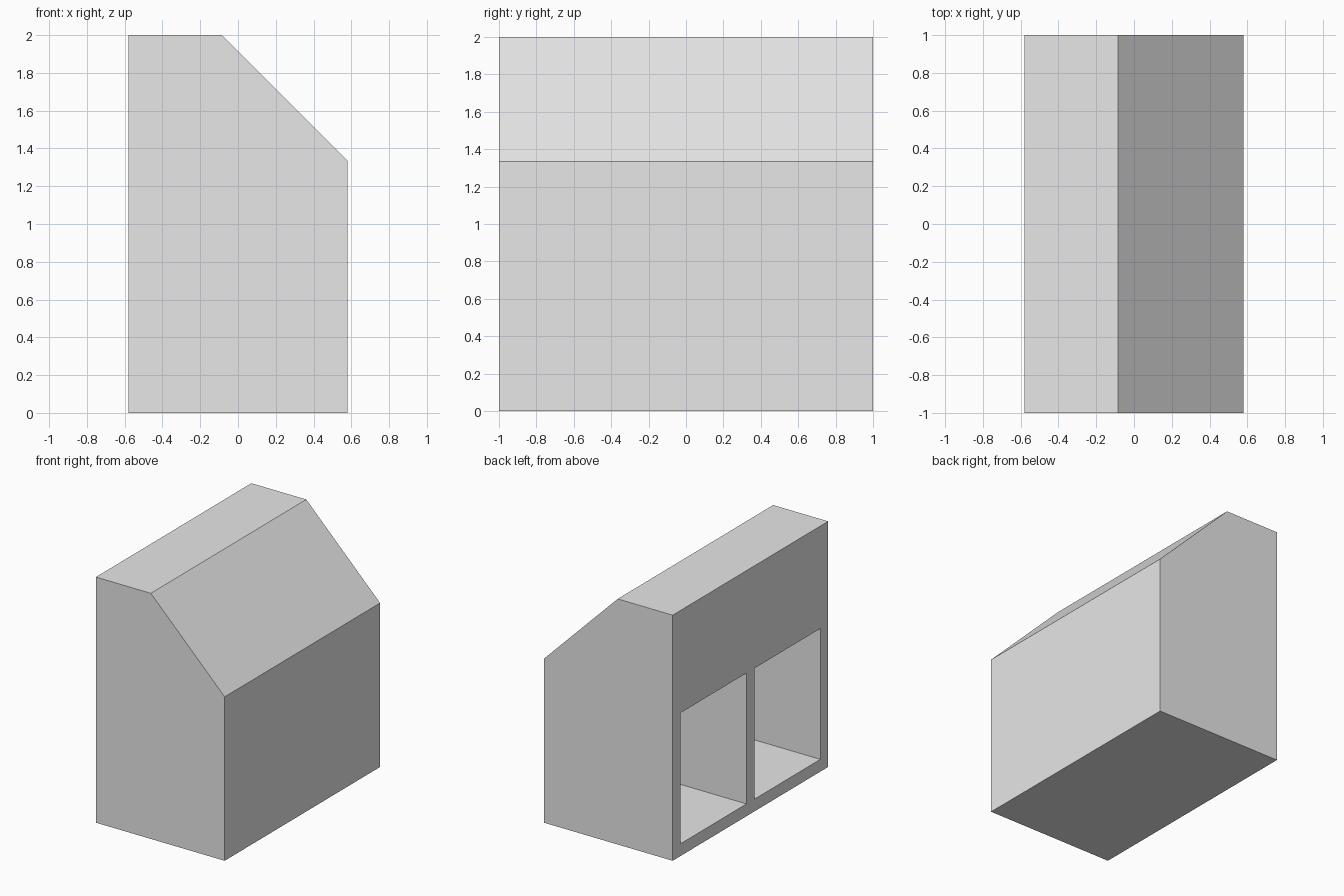
import bpy
import bmesh

if "Cube" in bpy.data.objects:
    bpy.data.objects.remove(bpy.data.objects["Cube"], do_unlink=True)

HALF_X, HALF_Y, TOP = 0.58, 1.0, 2.0
WALL = 0.1
HOLE_TOP = 1.165

grey = bpy.data.materials.new("light_grey")
grey.use_nodes = True
grey.diffuse_color = (0.8, 0.8, 0.8, 1)
grey.node_tree.nodes["Principled BSDF"].inputs["Base Color"].default_value = (0.8, 0.8, 0.8, 1)


def extrude_profile(name, profile, y0, y1):
    """Extrude an x-z outline along y into a closed solid."""
    bm = bmesh.new()
    face = bm.faces.new([bm.verts.new((x, y0, z)) for x, z in profile])
    moved = bmesh.ops.extrude_face_region(bm, geom=[face])["geom"]
    verts = [v for v in moved if isinstance(v, bmesh.types.BMVert)]
    bmesh.ops.translate(bm, verts=verts, vec=(0, y1 - y0, 0))
    bmesh.ops.recalc_face_normals(bm, faces=bm.faces)
    mesh = bpy.data.meshes.new(name)
    bm.to_mesh(mesh)
    bm.free()
    mesh.materials.append(grey)
    obj = bpy.data.objects.new(name, mesh)
    bpy.context.collection.objects.link(obj)
    return obj


# Body with a sloped shoulder along its left side
body = extrude_profile("cabinet_body", [
    (-HALF_X, 0), (HALF_X, 0), (HALF_X, 1.335), (-0.085, TOP), (-HALF_X, TOP),
], -HALF_Y, HALF_Y)

# Two open compartments cut into the right side
for side, label in ((1, "back"), (-1, "front")):
    y0, y1 = sorted((side * WALL / 2, side * (HALF_Y - WALL)))
    cutter = extrude_profile(label + "_compartment_cutter", [
        (-HALF_X - WALL, WALL), (HALF_X - WALL, WALL),
        (HALF_X - WALL, HOLE_TOP), (-HALF_X - WALL, HOLE_TOP),
    ], y0, y1)
    cutter.hide_render = True
    cutter.hide_set(True)
    cut = body.modifiers.new(label + "_compartment", "BOOLEAN")
    cut.operation = "DIFFERENCE"
    cut.solver = "EXACT"
    cut.object = cutter
